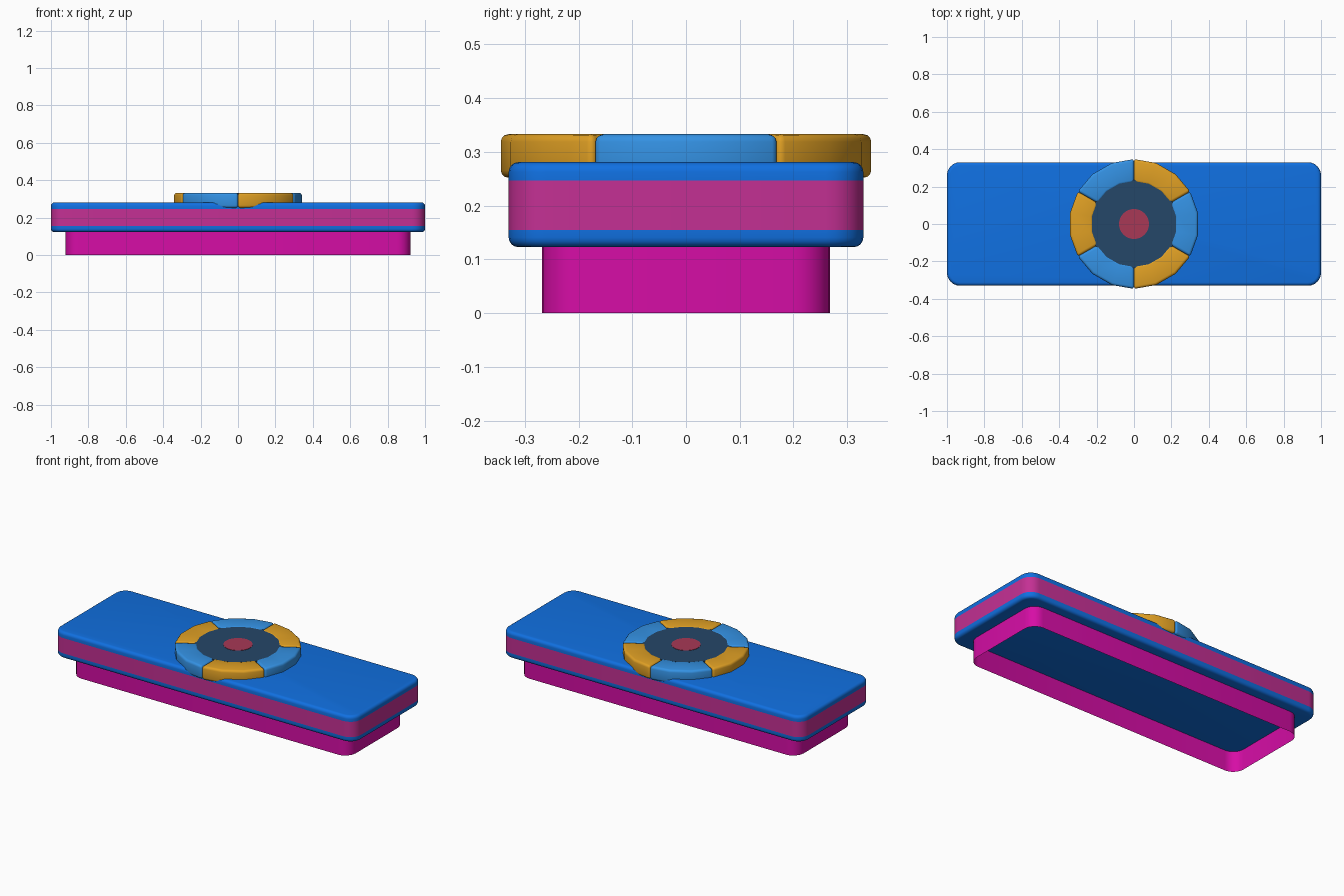
import bpy, bmesh, math

if "Cube" in bpy.data.objects:
    bpy.data.objects.remove(bpy.data.objects["Cube"])


def mat(name, r, g, b):
    lin = [((c / 255 + 0.055) / 1.055) ** 2.4 if c > 10 else c / 255 / 12.92 for c in (r, g, b)]
    m = bpy.data.materials.new(name)
    m.diffuse_color = (*lin, 1)
    m.use_nodes = True
    m.node_tree.nodes["Principled BSDF"].inputs["Base Color"].default_value = m.diffuse_color
    return m


BLUE = mat("blue", 16, 112, 225)
BAND = mat("dull_magenta", 196, 48, 148)
MAGENTA = mat("magenta", 214, 13, 166)
ORANGE = mat("orange", 224, 160, 36)
SKY = mat("light_blue", 52, 146, 228)
DARK = mat("dark_slate", 37, 71, 104)
RED = mat("dull_red", 168, 56, 86)


def finish(name, bm, mats, angle=35):
    bmesh.ops.recalc_face_normals(bm, faces=bm.faces)
    me = bpy.data.meshes.new(name)
    bm.to_mesh(me)
    bm.free()
    ob = bpy.data.objects.new(name, me)
    bpy.context.collection.objects.link(ob)
    for m in mats:
        me.materials.append(m)
    bpy.ops.object.select_all(action='DESELECT')
    ob.select_set(True)
    bpy.context.view_layer.objects.active = ob
    bpy.ops.object.shade_smooth_by_angle(angle=math.radians(angle))
    return ob


def rounded_rect(hx, hy, r, n=6):
    pts = []
    for k, (sx, sy) in enumerate(((1, 1), (-1, 1), (-1, -1), (1, -1))):
        for i in range(n + 1):
            a = math.radians(90 * (k + i / n))
            pts.append((sx * (hx - r) + r * math.cos(a), sy * (hy - r) + r * math.sin(a)))
    return pts


def loft(bm, hx, hy, r, profile, caps):
    """Stack rounded rectangles; profile is a list of (z, inset)."""
    rings = [[bm.verts.new((x, y, z)) for x, y in rounded_rect(hx - d, hy - d, r - d)]
             for z, d in profile]
    for a, b in zip(rings, rings[1:]):
        for i in range(len(a)):
            j = (i + 1) % len(a)
            bm.faces.new((a[i], a[j], b[j], b[i]))
    if caps:
        bm.faces.new(rings[0])
        bm.faces.new(rings[-1])


# Lid with rounded rims and a coloured band round its side
R, LOW, HIGH = 0.018, 0.123, 0.281
curve = [(R * (1 - math.sin(math.radians(a))), R * (1 - math.cos(math.radians(a))))
         for a in (90, 67.5, 45, 22.5, 0)]
profile = [(LOW + h, d) for h, d in curve] + [(0.155, 0), (0.247, 0)]
profile += [(HIGH - h, d) for h, d in reversed(curve)]
bm = bmesh.new()
loft(bm, 1.0, 0.33, 0.07, profile, True)
for f in bm.faces:
    zs = [v.co.z for v in f.verts]
    f.material_index = int(min(zs) > 0.154 and max(zs) < 0.248)
finish("lid", bm, [BLUE, BAND])

# Open-bottomed skirt below the lid
bm = bmesh.new()
loft(bm, 0.922, 0.268, 0.07, [(0, 0), (0.125, 0)], False)
finish("skirt", bm, [MAGENTA])

# Six padded ring segments in alternating colours
for s in range(6):
    bm = bmesh.new()
    rows = []
    for i in range(4):
        a = math.radians(-30 + 60 * s + 20 * i)
        rows.append([bm.verts.new((r * math.cos(a), r * math.sin(a), z))
                     for r, z in ((0.232, 0.252), (0.347, 0.252), (0.347, 0.333), (0.222, 0.333))])
    for a, b in zip(rows, rows[1:]):
        for i in range(4):
            j = (i + 1) % 4
            bm.faces.new((a[i], a[j], b[j], b[i]))
    bm.faces.new(rows[0])
    bm.faces.new(rows[-1])
    bmesh.ops.recalc_face_normals(bm, faces=bm.faces)
    edges = [e for e in bm.edges if e.calc_face_angle() > math.radians(50)]
    bmesh.ops.bevel(bm, geom=edges, offset=0.014, segments=3, profile=0.5, affect='EDGES')
    finish(f"ring_segment_{s + 1}", bm, [ORANGE if s % 2 else SKY])


# Flat hub inside the ring, with a small centre dot
def disc(name, radius, z0, z1, m):
    bm = bmesh.new()
    bmesh.ops.create_cone(bm, cap_ends=True, segments=36, radius1=radius, radius2=radius, depth=z1 - z0)
    bmesh.ops.translate(bm, verts=bm.verts, vec=(0, 0, (z0 + z1) / 2))
    finish(name, bm, [m])


disc("hub", 0.236, 0.27, 0.331, DARK)
disc("centre_dot", 0.08, 0.326, 0.333, RED)
